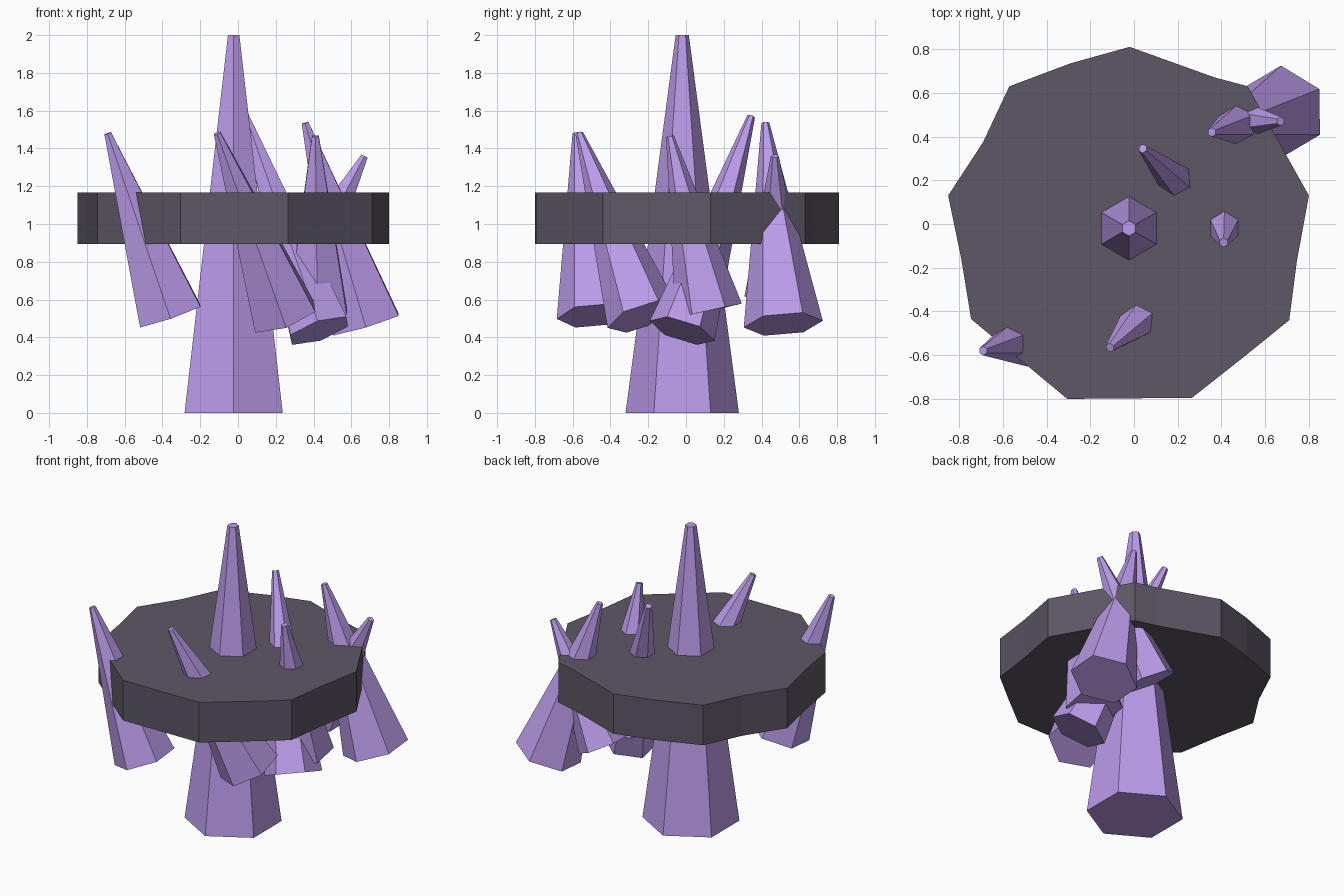
import bpy, bmesh
from mathutils import Vector

if "Cube" in bpy.data.objects:
    bpy.data.objects.remove(bpy.data.objects["Cube"])


def material(name, rgb):
    m = bpy.data.materials.new(name)
    m.diffuse_color = (*rgb, 1)
    m.use_nodes = True
    m.node_tree.nodes["Principled BSDF"].inputs["Base Color"].default_value = m.diffuse_color
    return m


PURPLE = material("purple_crystal", (0.50, 0.33, 0.82))
STONE = material("dark_stone", (0.11, 0.095, 0.13))


def make_object(name, bm, mat):
    bmesh.ops.recalc_face_normals(bm, faces=bm.faces)
    me = bpy.data.meshes.new(name)
    bm.to_mesh(me)
    bm.free()
    me.materials.append(mat)
    ob = bpy.data.objects.new(name, me)
    bpy.context.collection.objects.link(ob)
    return ob


def crystal(name, base, tip, r_base, r_tip):
    """Six-sided tapered shard running from base centre to tip centre."""
    base, tip = Vector(base), Vector(tip)
    axis = tip - base
    bm = bmesh.new()
    bmesh.ops.create_cone(bm, cap_ends=True, segments=6, radius1=r_base,
                          radius2=r_tip, depth=axis.length)
    ob = make_object(name, bm, PURPLE)
    ob.rotation_mode = 'QUATERNION'
    ob.rotation_quaternion = Vector((0, 0, 1)).rotation_difference(axis)
    ob.location = (base + tip) / 2


# Tall central crystal
crystal("central_crystal", (-0.023, -0.02, 0), (-0.023, -0.02, 2), 0.30, 0.035)

# Leaning shards piercing the slab: base centre, tip centre, base radius
shards = [
    ((-0.36, -0.49, 0.515), (-0.69, -0.58, 1.48), 0.195),
    ((0.245, -0.23, 0.51), (-0.11, -0.565, 1.48), 0.195),
    ((0.43, -0.02, 0.435), (0.04, 0.345, 1.57), 0.18),
    ((0.42, 0.12, 0.54), (0.41, -0.085, 1.465), 0.18),
    ((0.675, 0.515, 0.47), (0.355, 0.42, 1.535), 0.21),
    ((0.28, 0.48, 0.62), (0.67, 0.47, 1.36), 0.17),
]
for i, (base, tip, r) in enumerate(shards, 1):
    crystal(f"leaning_shard_{i}", base, tip, r, 0.021)

# Rough stone slab: irregular outline extruded upward
outline = [(-0.02, 0.81), (-0.29, 0.735), (-0.57, 0.63), (-0.69, 0.375),
           (-0.85, 0.13), (-0.79, -0.16), (-0.745, -0.435), (-0.51, -0.63),
           (-0.305, -0.80), (0.265, -0.795), (0.50, -0.61), (0.71, -0.44),
           (0.745, -0.17), (0.80, 0.13), (0.66, 0.38), (0.52, 0.63),
           (0.37, 0.67)]
bm = bmesh.new()
face = bm.faces.new([bm.verts.new((x, y, 0.895)) for x, y in outline])
ext = bmesh.ops.extrude_face_region(bm, geom=[face])
top = [g for g in ext["geom"] if isinstance(g, bmesh.types.BMVert)]
bmesh.ops.translate(bm, verts=top, vec=(0, 0, 0.272))
make_object("stone_slab", bm, STONE)
